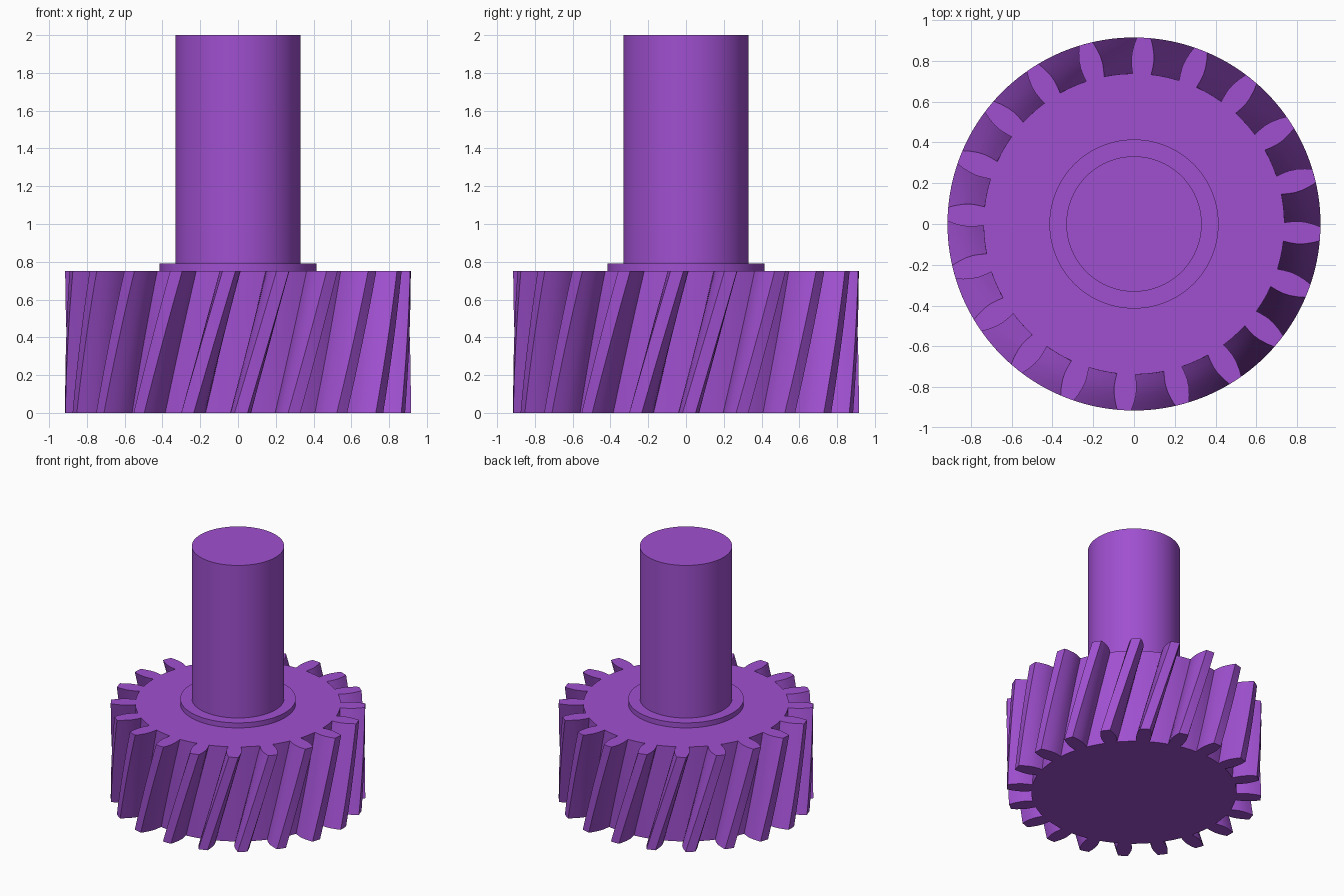
import bpy, bmesh, math

if "Cube" in bpy.data.objects:
    bpy.data.objects.remove(bpy.data.objects["Cube"])

TEETH, HEIGHT, STEPS = 20, 0.75, 8
TWIST = math.radians(14)
PHASE = math.radians(-3)      # tooth direction on the top face

purple = bpy.data.materials.new("purple")
purple.diffuse_color = (0.35, 0.08, 0.63, 1)
purple.use_nodes = True
purple.node_tree.nodes["Principled BSDF"].inputs["Base Color"].default_value = purple.diffuse_color


def finish(ob):
    ob.data.materials.append(purple)
    bpy.ops.object.select_all(action='DESELECT')
    ob.select_set(True)
    bpy.context.view_layer.objects.active = ob
    bpy.ops.object.shade_smooth_by_angle(angle=math.radians(30))


def cylinder(name, radius, z0, z1):
    bpy.ops.mesh.primitive_cylinder_add(vertices=96, radius=radius, depth=z1 - z0,
                                        location=(0, 0, (z0 + z1) / 2))
    ob = bpy.context.object
    ob.name = name
    finish(ob)


# Tooth flank from root to tip: radius, half angle in degrees
flank = [(0.738, 3.55), (0.77, 3.85), (0.805, 3.95), (0.84, 3.65), (0.88, 2.95), (0.915, 2.15)]
tooth = [(r, -a) for r, a in flank] + [(0.915, 0)] + [(r, a) for r, a in reversed(flank)]
tooth += [(0.738, 7.2), (0.738, 10.8)]     # floor of the gap
profile = [(r, math.radians(a + 360 / TEETH * i)) for i in range(TEETH) for r, a in tooth]

# Helical gear: the profile is twisted as it rises
bm = bmesh.new()
rings = []
for s in range(STEPS + 1):
    t = s / STEPS
    turn = PHASE - TWIST * (1 - t)
    rings.append([bm.verts.new((r * math.cos(a + turn), r * math.sin(a + turn), HEIGHT * t))
                  for r, a in profile])
n = len(profile)
for low, high in zip(rings, rings[1:]):
    for i in range(n):
        j = (i + 1) % n
        bm.faces.new((low[i], low[j], high[j], high[i]))
bm.faces.new(rings[-1])
bm.faces.new(rings[0][::-1])
mesh = bpy.data.meshes.new("helical_gear")
bm.to_mesh(mesh)
bm.free()
gear = bpy.data.objects.new("helical_gear", mesh)
bpy.context.collection.objects.link(gear)
finish(gear)

# Collar and shaft
cylinder("collar", 0.415, HEIGHT, 0.79)
cylinder("shaft", 0.332, 0.79, 2.0)
